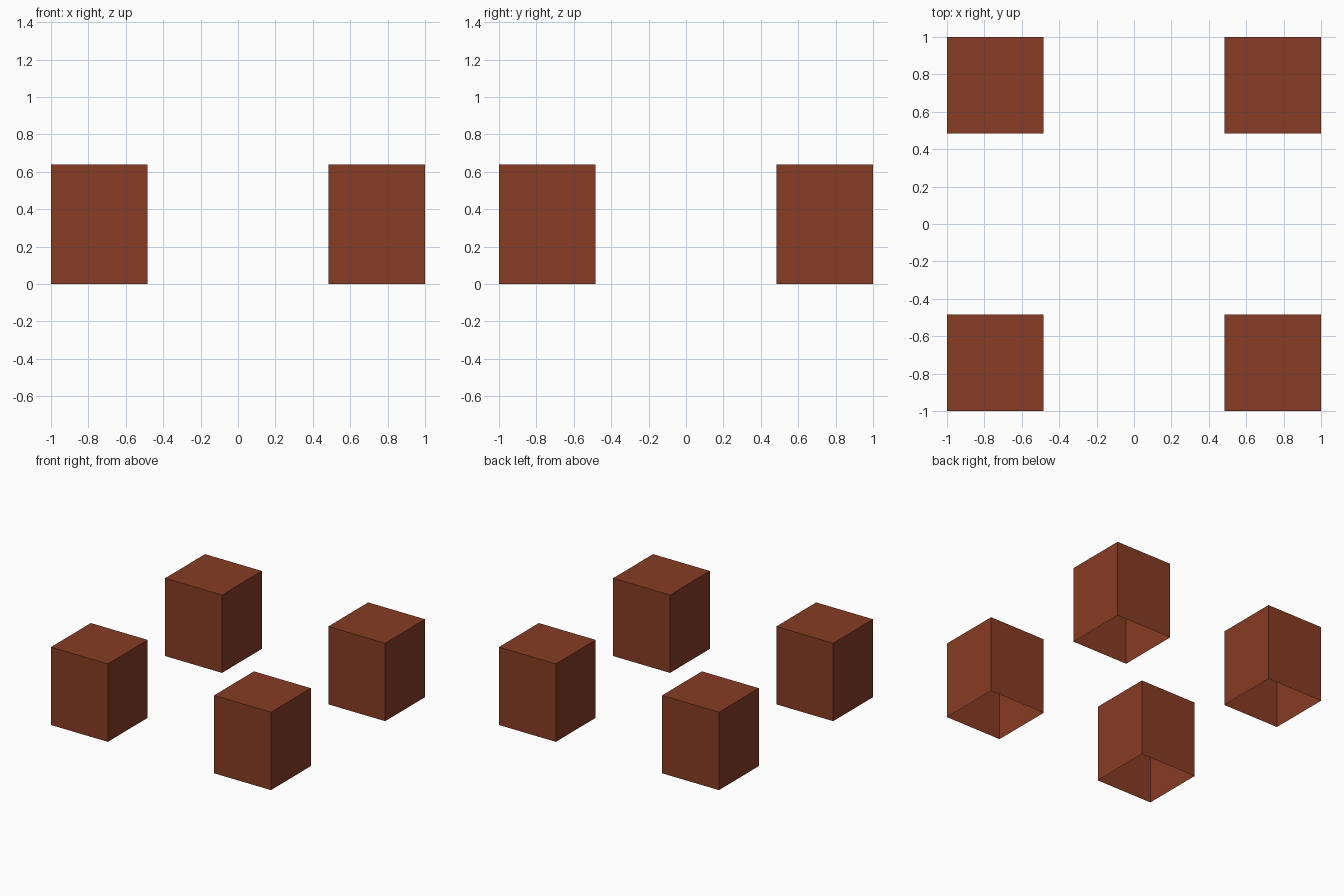
import bpy, bmesh
from mathutils import Vector

if "Cube" in bpy.data.objects:
    bpy.data.objects.remove(bpy.data.objects["Cube"])

INNER, OUTER, HEIGHT = 0.483, 1.0, 0.64

brown = bpy.data.materials.new("reddish brown")
brown.diffuse_color = (0.242, 0.045, 0.0178, 1)
brown.use_nodes = True
brown.node_tree.nodes["Principled BSDF"].inputs["Base Color"].default_value = brown.diffuse_color


def open_block(name, sx, sy):
    """Thin-walled block with a closed top and an open underside."""
    size = OUTER - INNER
    mid = (OUTER + INNER) / 2
    bm = bmesh.new()
    bmesh.ops.create_cube(bm, size=1)
    bmesh.ops.scale(bm, vec=(size, size, HEIGHT), verts=bm.verts)
    bmesh.ops.translate(bm, vec=(sx * mid, sy * mid, HEIGHT / 2), verts=bm.verts)
    bm.normal_update()
    underside = [f for f in bm.faces if f.normal.z < -0.5]
    bmesh.ops.delete(bm, geom=underside, context='FACES_ONLY')
    mesh = bpy.data.meshes.new(name)
    bm.to_mesh(mesh)
    bm.free()
    mesh.materials.append(brown)
    obj = bpy.data.objects.new(name, mesh)
    bpy.context.collection.objects.link(obj)


# Four corner blocks
for sy, depth in ((-1, "front"), (1, "back")):
    for sx, side in ((-1, "left"), (1, "right")):
        open_block(f"{depth}_{side}_block", sx, sy)
